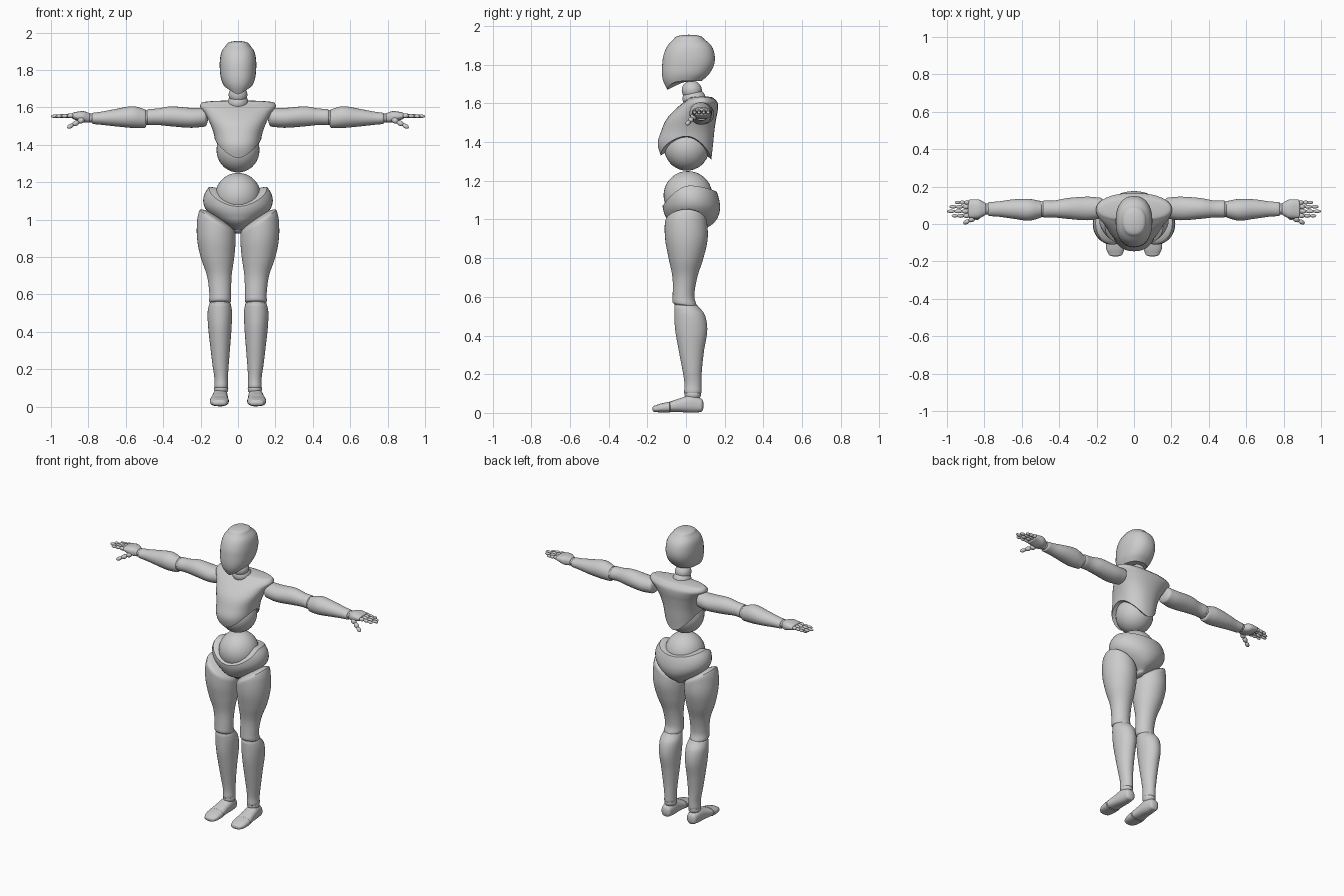
import bpy, bmesh
from math import sin, cos, pi, radians
from mathutils import Vector, Matrix

if "Cube" in bpy.data.objects:
    bpy.data.objects.remove(bpy.data.objects["Cube"])

AXES = {'z': lambda u, v, t: (u, v, t),
        'x': lambda u, v, t: (t, u, v),
        'y': lambda u, v, t: (u, t, v)}


def finish(name, bm, mirror):
    bmesh.ops.recalc_face_normals(bm, faces=bm.faces)
    me = bpy.data.meshes.new(name)
    bm.to_mesh(me)
    bm.free()
    for p in me.polygons:
        p.use_smooth = True
    me.set_sharp_from_angle(angle=radians(42))
    ob = bpy.data.objects.new(name, me)
    bpy.context.collection.objects.link(ob)
    if mirror:
        ob.modifiers.new("mirror", 'MIRROR')
    return ob


def sample(keys, t):
    """Smooth interpolation through keys (t, centre u, centre v, radius u, radius v)."""
    t = min(max(t, keys[0][0]), keys[-1][0])
    i = 0
    while i < len(keys) - 2 and t > keys[i + 1][0]:
        i += 1

    def slope(j, c):
        a, b = keys[max(j - 1, 0)], keys[min(j + 1, len(keys) - 1)]
        return (b[c] - a[c]) / (b[0] - a[0])
    k0, k1 = keys[i], keys[i + 1]
    h = k1[0] - k0[0]
    s = (t - k0[0]) / h
    return [(2*s**3 - 3*s*s + 1) * k0[c] + (s**3 - 2*s*s + s) * h * slope(i, c)
            + (3*s*s - 2*s**3) * k1[c] + (s**3 - s*s) * h * slope(i + 1, c)
            for c in range(1, 5)]


def loft(name, keys, axis='z', dome=(.015, .015), lo=None, hi=None, e=2.0,
         mirror=False, n=40, m=22):
    """Oval sections along an axis; lo/hi give the end rims as functions of angle."""
    lo = lo or (lambda a: keys[0][0])
    hi = hi or (lambda a: keys[-1][0])
    rows = []
    for j in range(m + 1):
        row = []
        for i in range(n):
            a = 2 * pi * i / n
            t = lo(a) + (hi(a) - lo(a)) * j / m
            cu, cv, ru, rv = sample(keys, t)
            k = (abs(cos(a))**e + abs(sin(a))**e) ** (-1 / e)
            row.append(Vector((cu + ru*k*cos(a), cv + rv*k*sin(a), t)))
        rows.append(row)

    def cap(row, h):
        mid = sum(row, Vector()) / n
        rings = [[mid + (p - mid) * cos(f) + Vector((0, 0, h * sin(f))) for p in row]
                 for f in (pi/2 * q / 6 for q in range(1, 6))]
        return rings, mid + Vector((0, 0, h))
    low, p0 = cap(rows[0], -dome[0])
    top, p1 = cap(rows[-1], dome[1])
    rows = low[::-1] + rows + top
    bm = bmesh.new()
    put = AXES[axis]
    vs = [[bm.verts.new(put(*p)) for p in r] for r in rows]
    e0, e1 = bm.verts.new(put(*p0)), bm.verts.new(put(*p1))
    for i in range(n):
        k = (i + 1) % n
        for r, q in zip(vs, vs[1:]):
            bm.faces.new((r[i], r[k], q[k], q[i]))
        bm.faces.new((e0, vs[0][k], vs[0][i]))
        bm.faces.new((e1, vs[-1][i], vs[-1][k]))
    return finish(name, bm, mirror)


def ball(name, c, r, mirror=False):
    bm = bmesh.new()
    bmesh.ops.create_uvsphere(bm, u_segments=32, v_segments=18, radius=1,
                              matrix=Matrix.Translation(c) @ Matrix.Diagonal((*r, 1)))
    return finish(name, bm, mirror)


def digit(name, p, q, count, r):
    """A chain of tapering bead segments from p to q."""
    p, q = Vector(p), Vector(q)
    d = (q - p) / count
    turn = d.to_track_quat('Z', 'Y').to_matrix().to_4x4()
    bm = bmesh.new()
    for i in range(count):
        w = r * (1 - .13 * i)
        bmesh.ops.create_uvsphere(
            bm, u_segments=14, v_segments=10, radius=1,
            matrix=Matrix.Translation(p + d * (i + .5)) @ turn
            @ Matrix.Diagonal((w, w, d.length * .56, 1)))
    finish(name, bm, True)


def front(a):
    return max(0, -sin(a)) ** 2


def back(a):
    return max(0, sin(a)) ** 2


# Head and neck
loft("head", [(1.665, 0, -.02, .042, .072), (1.71, 0, -.02, .072, .096),
              (1.75, 0, -.003, .09, .121), (1.80, 0, .011, .097, .134),
              (1.85, 0, .016, .097, .132), (1.90, 0, .018, .087, .112),
              (1.935, 0, .015, .062, .076)],
     lo=lambda a: 1.715 - .045 * front(a), e=2.3, dome=(-.005, .02))
ball("neck_upper", (0, .03, 1.668), (.05, .052, .05))
ball("neck_lower", (0, .042, 1.625), (.056, .06, .05))

# Torso: chest shell over the abdomen ball
loft("chest", [(1.30, 0, .005, .10, .125), (1.39, 0, -.003, .118, .143),
               (1.46, 0, .01, .13, .137), (1.52, 0, .028, .152, .128),
               (1.57, 0, .055, .178, .11), (1.605, 0, .075, .203, .088),
               (1.625, 0, .08, .195, .065)],
     lo=lambda a: 1.43 - .10 * front(a) - .12 * back(a), e=2.3, dome=(-.01, .012), m=30)
ball("abdomen", (0, .004, 1.372), (.115, .117, .12))

# Hips: pelvis shell around the waist ball
ball("waist", (0, .01, 1.125), (.123, .126, .125))
loft("pelvis", [(.945, 0, .035, .03, .055), (.98, 0, .03, .085, .112),
                (1.02, 0, .03, .14, .138), (1.06, 0, .028, .175, .148),
                (1.10, 0, .026, .186, .146), (1.14, 0, .022, .178, .138),
                (1.175, 0, .018, .155, .125)],
     hi=lambda a: 1.175 - .105 * front(a) - .03 * back(a), dome=(.02, .005), m=30)

# Legs
loft("thigh", [(.555, .096, -.008, .06, .064), (.60, .095, -.013, .058, .056),
               (.70, .10, -.006, .066, .064), (.80, .11, 0, .09, .09),
               (.90, .116, .002, .103, .11), (1.0, .12, 0, .098, .108),
               (1.05, .125, .004, .082, .098)],
     lo=lambda a: .565 - .01 * sin(a), hi=lambda a: .985 + .06 * cos(a),
     dome=(.02, .035), mirror=True, m=30)
ball("knee", (.096, -.003, .555), (.054, .056, .05), True)
loft("shin", [(.105, .09, .035, .037, .045), (.15, .09, .036, .036, .044),
              (.22, .093, .032, .043, .05), (.32, .095, .028, .053, .065),
              (.43, .097, .027, .063, .083), (.51, .097, .018, .065, .078),
              (.55, .096, .002, .057, .062)], dome=(.01, .015), mirror=True, m=30)
ball("ankle", (.09, .035, .095), (.038, .042, .035), True)

# Feet and toes
loft("foot", [(-.08, .1, .032, .05, .027), (-.03, .098, .04, .044, .036),
              (.03, .095, .047, .04, .046), (.075, .095, .04, .033, .036)],
     axis='y', dome=(.008, .016), e=2.5, mirror=True)
loft("toes", [(-.16, .099, .021, .038, .017), (-.135, .1, .025, .048, .022),
              (-.085, .1, .03, .051, .028)],
     axis='y', dome=(.014, .004), e=2.5, mirror=True)

# Arms
loft("upper_arm", [(.18, .085, 1.547, .056, .05), (.25, .083, 1.544, .063, .053),
                   (.36, .083, 1.552, .055, .053), (.43, .08, 1.55, .045, .044),
                   (.48, .08, 1.548, .046, .043)],
     axis='x', dome=(.02, .012), mirror=True)
ball("elbow", (.492, .08, 1.545), (.04, .042, .04), True)
loft("forearm", [(.50, .078, 1.54, .045, .05), (.56, .076, 1.548, .058, .058),
                 (.65, .08, 1.545, .051, .047), (.73, .08, 1.542, .04, .035),
                 (.775, .08, 1.541, .038, .03)],
     axis='x', dome=(.014, .008), mirror=True)
ball("wrist", (.785, .08, 1.543), (.026, .03, .024), True)

# Hands
loft("palm", [(.797, .08, 1.545, .034, .026), (.83, .081, 1.55, .05, .03),
              (.88, .081, 1.555, .049, .018)],
     axis='x', dome=(.008, .008), e=2.5, mirror=True)
for name, y, tip in (("index_finger", .044, .975), ("middle_finger", .068, 1.0),
                     ("ring_finger", .092, .987), ("little_finger", .115, .958)):
    digit(name, (.88, y, 1.556), (tip - .002, y, 1.552), 3, .0125)
digit("thumb", (.825, .045, 1.538), (.91, .004, 1.492), 3, .0165)
